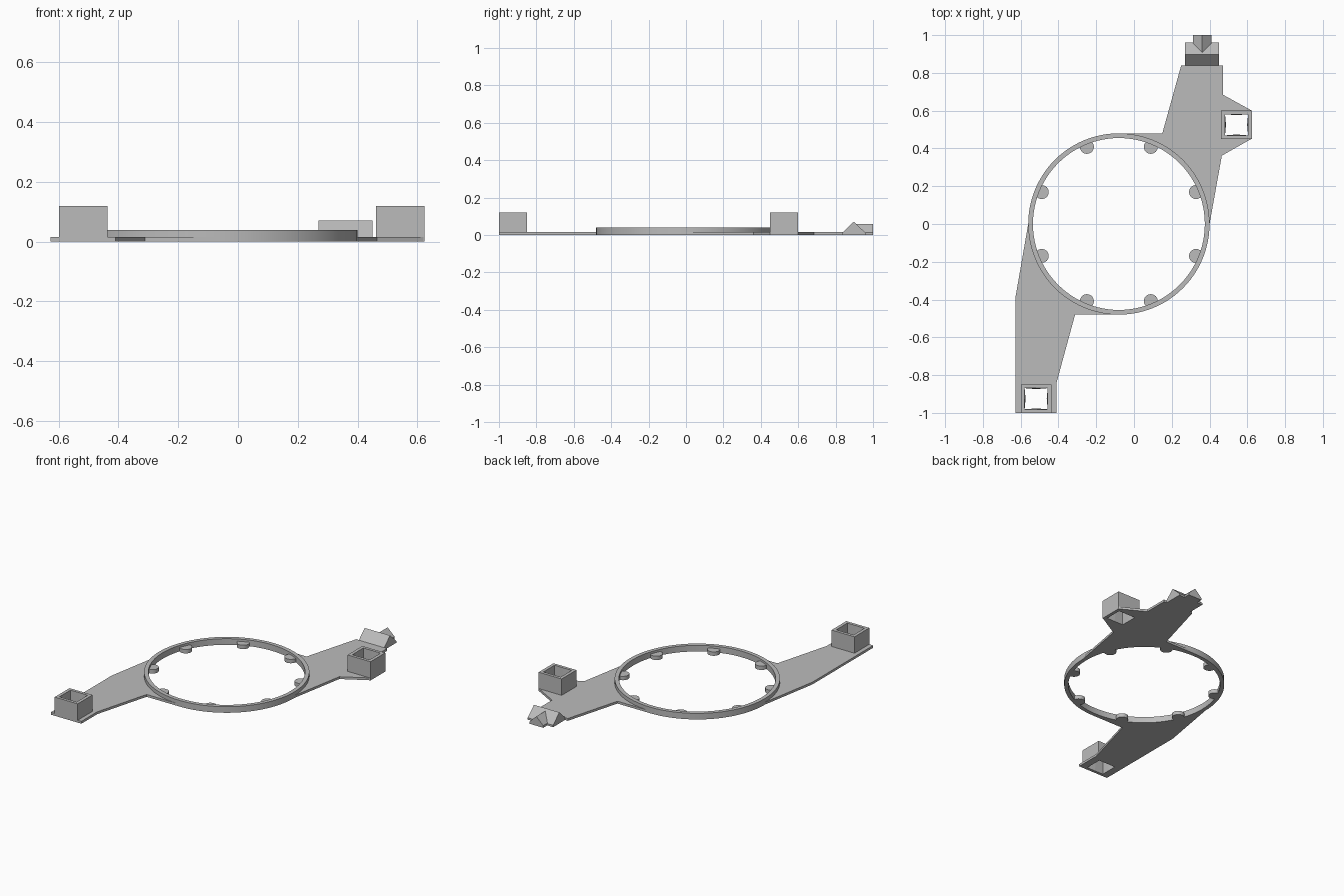
import bpy, bmesh, math

if "Cube" in bpy.data.objects:
    bpy.data.objects.remove(bpy.data.objects["Cube"])

grey = bpy.data.materials.new("grey plastic")
grey.diffuse_color = (0.5, 0.5, 0.5, 1)
grey.use_nodes = True
grey.node_tree.nodes["Principled BSDF"].inputs["Base Color"].default_value = grey.diffuse_color
CX, R_OUT, R_IN = -0.08, 0.48, 0.455      # ring centre and radii
PLATE = 0.015                             # arm thickness
HOLE = (0.061, 0.056)                     # socket half opening


def new_object(name, bm, smooth=False):
    bmesh.ops.recalc_face_normals(bm, faces=bm.faces)
    me = bpy.data.meshes.new(name)
    bm.to_mesh(me)
    bm.free()
    me.materials.append(grey)
    ob = bpy.data.objects.new(name, me)
    bpy.context.collection.objects.link(ob)
    if smooth:
        bpy.ops.object.select_all(action='DESELECT')
        ob.select_set(True)
        bpy.context.view_layer.objects.active = ob
        bpy.ops.object.shade_smooth_by_angle(angle=math.radians(35))
    return ob


def loft(name, loops, closed, smooth=False):
    """Skin a list of equal point loops; close it on itself or cap both ends."""
    bm = bmesh.new()
    rows = [[bm.verts.new(p) for p in lp] for lp in loops]
    n = len(rows[0])
    for i in range(len(rows) if closed else len(rows) - 1):
        a, b = rows[i], rows[(i + 1) % len(rows)]
        for j in range(n):
            k = (j + 1) % n
            bm.faces.new((a[j], a[k], b[k], b[j]))
    if not closed:
        bm.faces.new(rows[0])
        bm.faces.new(rows[-1])
    return new_object(name, bm, smooth)


def circle(x, y, r, z, n):
    return [(x + r * math.cos(2 * math.pi * i / n),
             y + r * math.sin(2 * math.pi * i / n), z) for i in range(n)]


def rect(cx, cy, hx, hy, z=0.0, pinch=0.0):
    """Eight point rectangle whose side midpoints can be pinched inward."""
    px, py = hx - pinch, hy - pinch
    pts = [(hx, hy), (0, py), (-hx, hy), (-px, 0),
           (-hx, -hy), (0, -py), (hx, -hy), (px, 0)]
    return [(cx + x, cy + y, z) for x, y in pts]


def plate(name, outline, hole):
    """Flat plate with a hole, filled from 2D splines."""
    cu = bpy.data.curves.new(name, 'CURVE')
    cu.dimensions = '2D'
    cu.fill_mode = 'BOTH'
    cu.extrude = PLATE / 2
    for pts in (outline, hole):
        sp = cu.splines.new('POLY')
        sp.points.add(len(pts) - 1)
        for p, q in zip(sp.points, pts):
            p.co = (q[0], q[1], 0, 1)
        sp.use_cyclic_u = True
    tmp = bpy.data.objects.new(name + "_outline", cu)
    bpy.context.collection.objects.link(tmp)
    dg = bpy.context.evaluated_depsgraph_get()
    me = bpy.data.meshes.new_from_object(tmp.evaluated_get(dg))
    bm = bmesh.new()
    bm.from_mesh(me)
    bmesh.ops.remove_doubles(bm, verts=bm.verts, dist=1e-5)
    bmesh.ops.translate(bm, verts=bm.verts, vec=(0, 0, PLATE / 2))
    for f in bm.faces:
        f.smooth = False
        f.material_index = 0
    bpy.data.objects.remove(tmp)
    bpy.data.meshes.remove(me)
    return new_object(name, bm)


def arc(a0, a1, n=24, r=0.467):
    return [(CX + r * math.cos(math.radians(a0 + (a1 - a0) * i / n)),
             r * math.sin(math.radians(a0 + (a1 - a0) * i / n))) for i in range(n + 1)]


# Thin round ring
loft("ring", [circle(CX, 0, r, z, 96) for r, z in
              ((R_OUT, 0), (R_OUT, 0.039), (R_IN, 0.039), (R_IN, 0))], True, True)

# Eight small support tabs inside the ring
for i in range(8):
    a = math.radians(22.5 + 45 * i)
    x, y = CX + 0.442 * math.cos(a), 0.442 * math.sin(a)
    loft("support_tab", [circle(x, y, 0.037, z, 24) for z in (0, 0.025)], False, True)

# Square sockets with slightly pinched openings
sockets = {"front": (-0.518, -0.925), "back": (0.543, 0.525)}
for side, (x, y) in sockets.items():
    loft(side + "_socket", [
        rect(x, y, 0.0815, 0.075, 0), rect(x, y, 0.0815, 0.075, 0.12),
        rect(x, y, *HOLE, 0.12), rect(x, y, *HOLE, 0.06, 0.005),
        rect(x, y, *HOLE, 0)], True)

# Flat arms that run tangent to the ring
plate("front_arm",
      [(-0.56, 0), (-0.627, -0.385), (-0.627, -1), (-0.41, -1), (-0.41, -0.84),
       (-0.312, -0.48), (CX, -0.48)] + arc(270, 180),
      rect(*sockets["front"], *HOLE))
plate("back_arm",
      [(0.40, 0), (0.465, 0.362), (0.624, 0.452), (0.624, 0.6), (0.47, 0.685),
       (0.47, 0.84), (0.25, 0.84), (0.15, 0.48), (CX, 0.48)] + arc(90, 0),
      rect(*sockets["back"], *HOLE))

# Crossed ridges at the tip of the back arm
across = [(0.835, 0), (0.835, 0.012), (0.897, 0.071), (0.96, 0.012), (0.96, 0)]
loft("cross_ridge", [[(x, y, z) for y, z in across] for x in (0.27, 0.45)], False)
along = [(0.312, 0), (0.312, 0.014), (0.361, 0.06), (0.41, 0.014), (0.41, 0)]
loft("tip_ridge", [[(x, y, z) for x, z in along] for y in (0.9, 1.0)], False)
